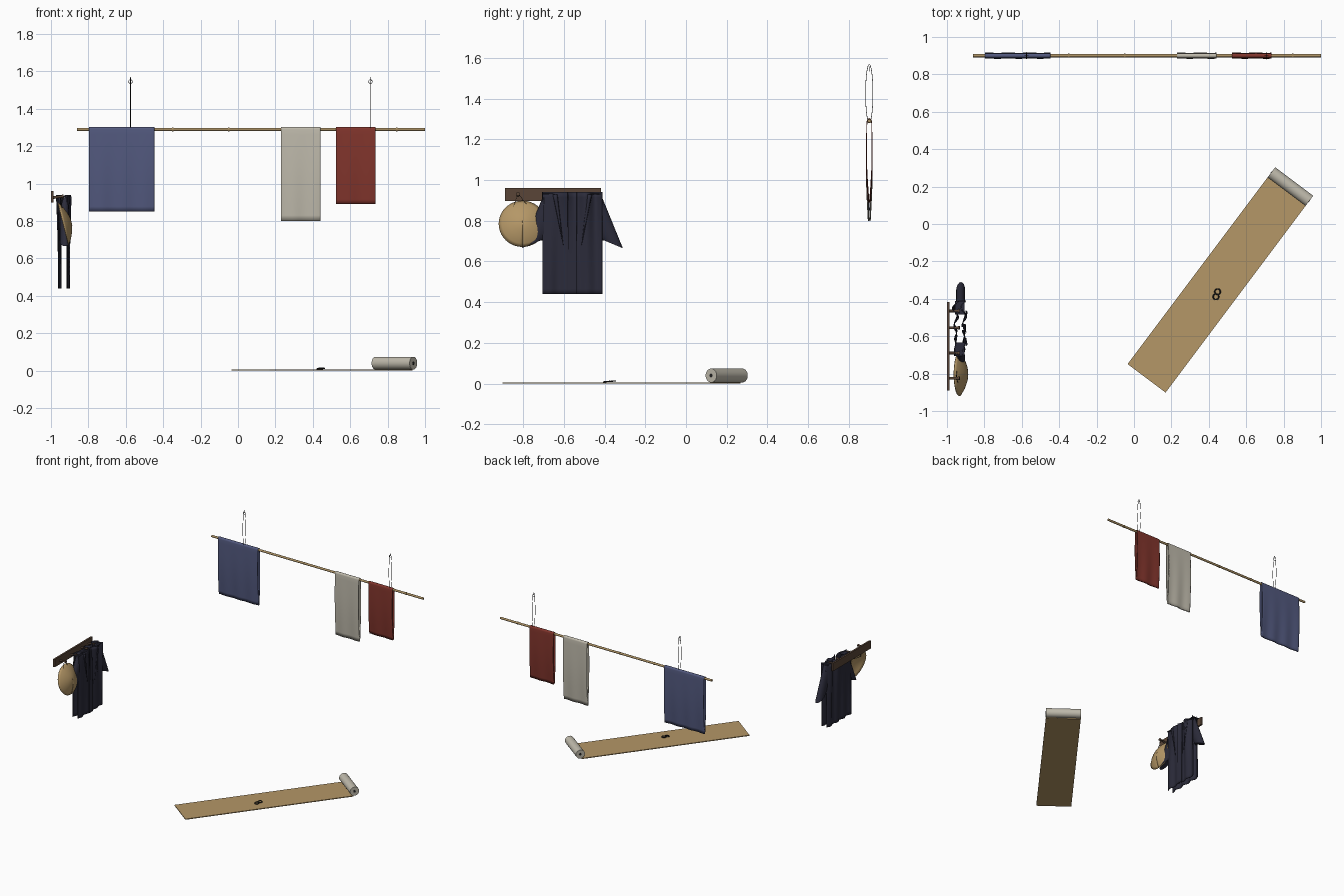
import bpy, bmesh, math
from mathutils import Vector, Matrix

if "Cube" in bpy.data.objects:
    bpy.data.objects.remove(bpy.data.objects["Cube"])

def mat(name, c):
    m = bpy.data.materials.new(name)
    m.diffuse_color = (*c, 1)
    m.use_nodes = True
    m.node_tree.nodes["Principled BSDF"].inputs["Base Color"].default_value = m.diffuse_color
    return m

INDIGO = mat("indigo cloth", (0.085, 0.10, 0.21))
CREAM = mat("cream cloth", (0.52, 0.49, 0.41))
RED = mat("red cloth", (0.22, 0.035, 0.025))
STRAW = mat("straw", (0.46, 0.31, 0.135))
BAMBOO = mat("bamboo", (0.42, 0.29, 0.13))
NAVY = mat("dark navy", (0.024, 0.024, 0.042))
WOOD = mat("dark wood", (0.10, 0.060, 0.038))
IRON = mat("black iron", (0.015, 0.015, 0.015))

def finish(bm, name, m, angle=40):
    me = bpy.data.meshes.new(name)
    bmesh.ops.recalc_face_normals(bm, faces=bm.faces)
    bm.to_mesh(me)
    bm.free()
    ob = bpy.data.objects.new(name, me)
    bpy.context.collection.objects.link(ob)
    me.materials.append(m)
    bpy.ops.object.select_all(action='DESELECT')
    ob.select_set(True)
    bpy.context.view_layer.objects.active = ob
    bpy.ops.object.shade_smooth_by_angle(angle=math.radians(angle))
    return ob

def box(name, lo, hi, m, rot=None):
    bm = bmesh.new()
    lo, hi = Vector(lo), Vector(hi)
    bmesh.ops.create_cube(bm, size=1)
    for v in bm.verts:
        v.co = Vector([(lo[i] + hi[i]) / 2 + v.co[i] * (hi[i] - lo[i]) for i in range(3)])
    if rot:
        bm.transform(rot)
    return finish(bm, name, m)

def rod(name, a, b, r, m, seg=16):
    a, b = Vector(a), Vector(b)
    bm = bmesh.new()
    bmesh.ops.create_cone(bm, cap_ends=True, segments=seg, radius1=r, radius2=r, depth=(b - a).length)
    bm.transform(Matrix.Translation((a + b) / 2) @ (b - a).to_track_quat('Z', 'Y').to_matrix().to_4x4())
    return finish(bm, name, m)

def loop_wire(name, pts, r, m):
    cu = bpy.data.curves.new(name, 'CURVE')
    cu.dimensions = '3D'
    cu.bevel_depth = r
    cu.bevel_resolution = 1
    s = cu.splines.new('POLY')
    s.points.add(len(pts) - 1)
    for p, q in zip(s.points, pts):
        p.co = (*q, 1)
    s.use_cyclic_u = True
    cu.materials.append(m)
    ob = bpy.data.objects.new(name, cu)
    bpy.context.collection.objects.link(ob)
    return ob

def grid(name, nu, nv, f, m, thick=0.003):
    # surface from a function of (u, v), thickened
    bm = bmesh.new()
    vs = [[bm.verts.new(f(i / nu, j / nv)) for j in range(nv + 1)] for i in range(nu + 1)]
    for i in range(nu):
        for j in range(nv):
            bm.faces.new((vs[i][j], vs[i + 1][j], vs[i + 1][j + 1], vs[i][j + 1]))
    ob = finish(bm, name, m)
    s = ob.modifiers.new("thickness", 'SOLIDIFY')
    s.thickness = thick
    s.offset = 0
    return ob

def ring(c, r, ax, ay, n=20):
    return [Vector(c) + r * math.cos(2 * math.pi * k / n) * Vector(ax)
            + r * math.sin(2 * math.pi * k / n) * Vector(ay) for k in range(n)]

# Bamboo pole with nodes
PY, PZ = 0.90, 1.29
rod("drying_pole", (-0.86, PY, PZ), (1.0, PY, PZ), 0.0085, BAMBOO)
for x in (-0.35, -0.05, 0.25, 0.55, 0.85):
    rod("pole_node", (x - 0.004, PY, PZ), (x + 0.004, PY, PZ), 0.0105, BAMBOO)

# Cloths draped over the pole: front sheet, turn over the pole, back sheet
def draped(name, x0, x1, bottom, m):
    def f(u, v):
        x = x0 + (x1 - x0) * u
        if 0.4 < v < 0.6:
            a = math.pi * (v - 0.4) / 0.2
            return (x, PY - 0.011 * math.cos(a), PZ + 0.012 * math.sin(a))
        side = -1 if v < 0.5 else 1
        t = 1 - min(v, 1 - v) / 0.4
        half = 0.011 * (1 - t) + 0.003 * t + 0.007 * math.sin(math.pi * t)
        fold = 0.0025 * t * math.sin((x - x0) * 55 + 1)
        return (x, PY + side * half + fold, PZ - t * (PZ - bottom))
    grid(name, 36, 40, f, m)

draped("indigo_cloth", -0.797, -0.447, 0.85, INDIGO)
draped("cream_cloth", 0.23, 0.44, 0.80, CREAM)
draped("red_cloth", 0.525, 0.735, 0.89, RED)

# Hanging cords and hooks
for x in (-0.575, 0.708):
    pts = []
    for k in range(32):
        a = 2 * math.pi * k / 32
        pts.append((x, PY + 0.018 * math.sin(a), 1.425 - 0.143 * math.cos(a)))
    loop_wire("hanging_cord", pts, 0.0016, IRON)
    loop_wire("cord_ring", ring((x, PY, 1.545), 0.01, (1, 0, 0), (0, 0, 1)), 0.0016, IRON)

# Wall rack with pegs
box("rack_board", (-1.0, -0.89, 0.898), (-0.986, -0.418, 0.96), WOOD)
for y in (-0.825, -0.69, -0.555, -0.465):
    rod("rack_peg", (-0.99, y, 0.925), (-0.935, y, 0.932), 0.007, WOOD, 12)
    rod("peg_knob", (-0.94, y, 0.931), (-0.932, y, 0.932), 0.010, WOOD, 12)

# Coat: back sheet, two front panels, collar bands
CY = -0.558
def sheet(name, y0, y1, x, amp, ph, z0=0.44, z1=0.94, spread=0.0, thick=0.004):
    def f(u, v):
        y = y0 + (y1 - y0) * u
        z = z1 + (z0 - z1) * v
        pinch = 0.012 * (1 - v) ** 2 * math.sin(y * 60 + ph)
        return (x + spread * v + amp * math.sin(y * 75 + ph) + pinch, y, z)
    grid(name, 32, 20, f, NAVY, thick)

sheet("coat_back", CY - 0.147, CY + 0.147, -0.953, 0.007, 0.5)
sheet("coat_front_left", CY - 0.147, CY - 0.008, -0.909, 0.005, 1.5)
sheet("coat_front_right", CY + 0.008, CY + 0.147, -0.909, 0.005, 0.2)
sheet("coat_front_band", CY - 0.022, CY + 0.022, -0.901, 0.001, 0.0, thick=0.006)
for s in (-1, 1):
    # side seam joining front and back below the sleeve opening
    box("coat_shoulder", (-0.958, min(CY + s * 0.075, CY + s * 0.147), 0.929),
        (-0.905, max(CY + s * 0.075, CY + s * 0.147), 0.933), NAVY).scale = (1, 1, 1)
    # collar fold: slim ridge slanting inward
    def collar(u, v, s=s):
        w = 0.022 * (1 - v)
        y = CY + s * (0.085 - 0.04 * v + w * (u - 0.5))
        return (-0.899 + 0.008 * math.sin(math.pi * u) * (1 - v), y, 0.93 - 0.25 * v)
    grid("coat_collar_fold", 6, 10, collar, NAVY, 0.002)
    # sleeve: flattened tube widening outward and down
    bm = bmesh.new()
    rows = []
    for t in (0, 0.25, 0.5, 0.75, 1):
        top = Vector((-0.925, CY + s * (0.140 + 0.108 * t), 0.93 - 0.265 * t))
        low = Vector((-0.925, CY + s * 0.14, 0.70)).lerp(Vector((-0.918, CY + s * 0.248, 0.66)), t)
        low = Vector((-0.930, CY + s * (0.140 + 0.012 * t), 0.70 + 0.005 * t))
        c, h = (top + low) / 2, (top - low) / 2
        rows.append([bm.verts.new(c + h * math.cos(a) + Vector((0.024 * math.sin(a), 0, 0)))
                     for a in [2 * math.pi * k / 16 for k in range(16)]])
    for r0, r1 in zip(rows, rows[1:]):
        for k in range(16):
            bm.faces.new((r0[k], r0[(k + 1) % 16], r1[(k + 1) % 16], r1[k]))
    bm.faces.new(rows[-1])
    finish(bm, "coat_sleeve", NAVY)

# Straw hat hung on a peg, tipped back against the wall
prof = [(0.0, 0.034), (0.02, 0.033), (0.05, 0.025), (0.085, 0.010), (0.116, -0.010)]
T = Matrix.Translation((-0.925, -0.803, 0.787)) @ Matrix.Rotation(math.radians(76), 4, 'Y')
def hat(u, v):
    a = 2 * math.pi * u
    i = min(int(v * 4), 3)
    w = v * 4 - i
    r = prof[i][0] * (1 - w) + prof[i + 1][0] * w
    h = prof[i][1] * (1 - w) + prof[i + 1][1] * w
    return T @ Vector((max(r, 0.0005) * math.cos(a), r * math.sin(a), h))
grid("straw_hat", 40, 8, hat, STRAW, 0.004)
loop_wire("hat_cord", [(-0.95, -0.825, 0.935), (-0.945, -0.76, 0.85), (-0.935, -0.86, 0.83)], 0.0018, IRON)

# Floor mat, turned so its length runs along (0.6, 0.8)
M = Matrix.Translation((0.0675, -0.825, 0)) @ Matrix.Rotation(math.atan2(0.8, 0.6), 4, 'Z')
box("floor_mat", (0, -0.127, 0.0), (1.272, 0.127, 0.006), STRAW, M)
rod("mat_roll", M @ Vector((1.281, -0.127, 0.040)), M @ Vector((1.281, 0.127, 0.040)), 0.034, CREAM, 32)
for s in (-1, 1):
    rod("roll_core", M @ Vector((1.281, s * 0.120, 0.040)), M @ Vector((1.281, s * 0.1285, 0.040)), 0.009, IRON)

# Pair of small iron rings lying on the mat
for c in ((0.447, -0.362, 0.012), (0.438, -0.389, 0.010)):
    loop_wire("iron_ring", ring(c, 0.015, (1, 0, 0), (0, 1, 0.1)), 0.0035, IRON)
